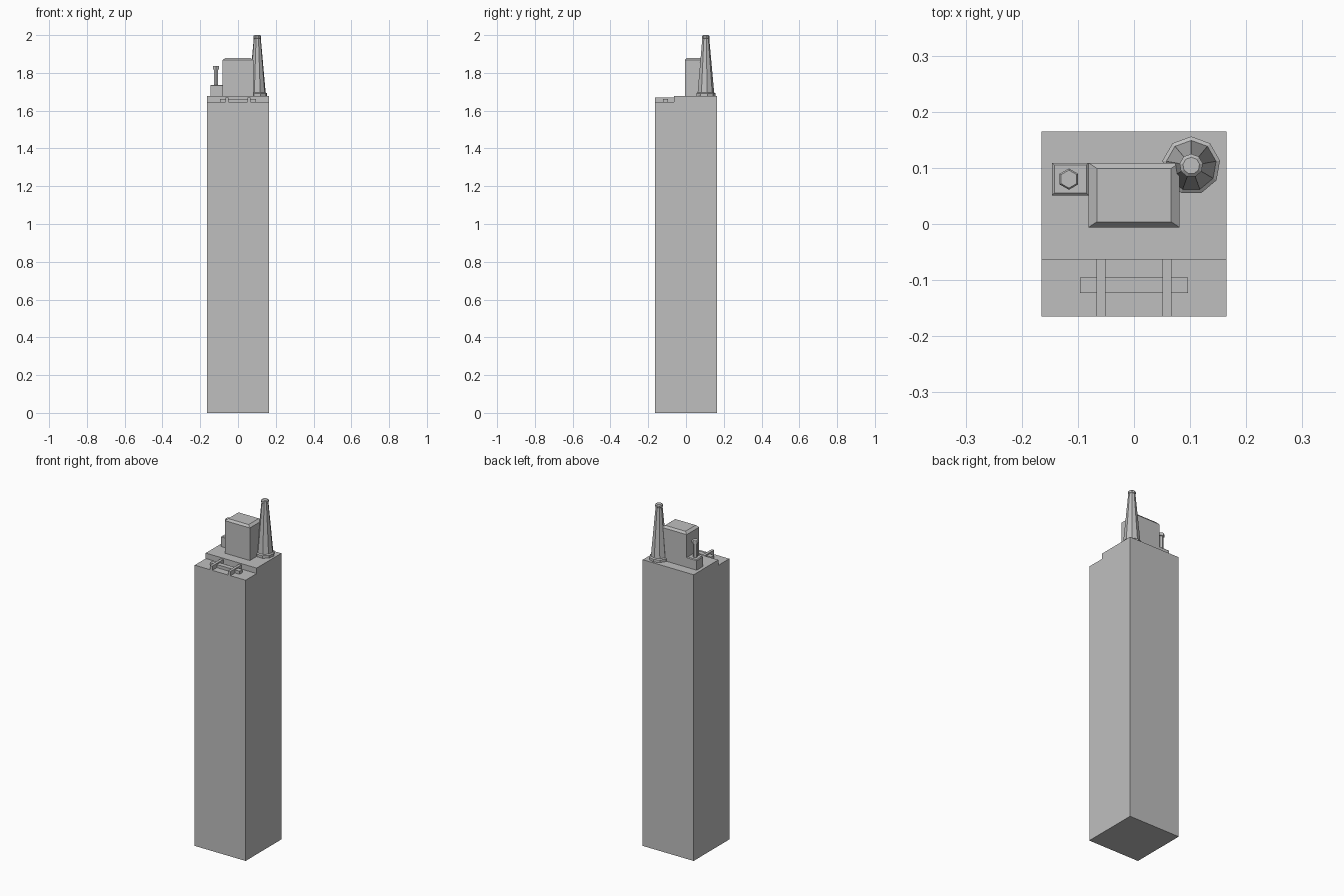
import bpy
import bmesh
import math

cube = bpy.data.objects.get("Cube")
if cube:
    bpy.data.objects.remove(cube, do_unlink=True)

grey = bpy.data.materials.new("plain grey")
grey.use_nodes = True
COLOUR = (0.52, 0.52, 0.52, 1)
grey.diffuse_color = COLOUR
grey.node_tree.nodes["Principled BSDF"].inputs["Base Color"].default_value = COLOUR


def loft(name, rings):
    """Solid skinned through stacked rings of points, capped at both ends."""
    bm = bmesh.new()
    loops = [[bm.verts.new(p) for p in ring] for ring in rings]
    n = len(loops[0])
    for a, b in zip(loops, loops[1:]):
        for i in range(n):
            j = (i + 1) % n
            bm.faces.new((a[i], a[j], b[j], b[i]))
    bm.faces.new(loops[0][::-1])
    bm.faces.new(loops[-1])
    bmesh.ops.recalc_face_normals(bm, faces=bm.faces)
    mesh = bpy.data.meshes.new(name)
    bm.to_mesh(mesh)
    bm.free()
    mesh.materials.append(grey)
    obj = bpy.data.objects.new(name, mesh)
    bpy.context.collection.objects.link(obj)
    return obj


def block(name, x, y, z, inset=(0, 0), drop=0):
    """Box from ranges, with an optional sloped rim around the top."""
    def rect(dx, dy, h):
        return [(x[0] + dx, y[0] + dy, h), (x[1] - dx, y[0] + dy, h),
                (x[1] - dx, y[1] - dy, h), (x[0] + dx, y[1] - dy, h)]
    rings = [rect(0, 0, z[0]), rect(0, 0, z[1] - drop)]
    if drop:
        rings.append(rect(*inset, z[1]))
    return loft(name, rings)


def turned(name, centre, sides, profile):
    """Faceted upright part; profile is (radius, height) pairs, a corner at the back."""
    rings = []
    for r, h in profile:
        angles = [math.pi / 2 + i * math.tau / sides for i in range(sides)]
        rings.append([(centre[0] + r * math.cos(a), centre[1] + r * math.sin(a), h)
                      for a in angles])
    return loft(name, rings)


HALF = 0.165
TOP = 1.677
LEDGE = 1.645
STEP_Y = -0.063

# Main body: stepped side outline extruded across x
outline = [(-HALF, 0), (HALF, 0), (HALF, TOP), (STEP_Y, TOP),
           (STEP_Y, LEDGE), (-HALF, LEDGE)]
loft("body", [[(x, y, z) for y, z in outline] for x in (-HALF, HALF)])

# Rails and crossbar on the front ledge
for side, label in ((-1, "right"), (1, "left")):
    block(label + "_rail", sorted((side * 0.051, side * 0.067)),
          (-HALF, STEP_Y), (LEDGE, 1.67))
block("crossbar", (-0.096, 0.096), (-0.123, -0.095), (LEDGE, 1.663))

# Control housing and the smaller block beside it
block("housing", (-0.081, 0.081), (-0.006, 0.109), (TOP, 1.88), (0.015, 0.01), 0.012)
block("switch_base", (-0.146, -0.081), (0.051, 0.109), (TOP, 1.737), (0.004, 0.004), 0.004)

# Hexagonal switch post with a wider cap
turned("switch_post", (-0.116, 0.08), 6,
       [(0.013, 1.735), (0.013, 1.817), (0.019, 1.819), (0.019, 1.833), (0.016, 1.837)])

# Antenna with a flange and a small tip
turned("antenna", (0.102, 0.104), 9,
       [(0.052, TOP), (0.052, 1.692), (0.045, 1.697), (0.019, 1.982),
        (0.021, 1.984), (0.021, 1.995), (0.015, 2.0)])
